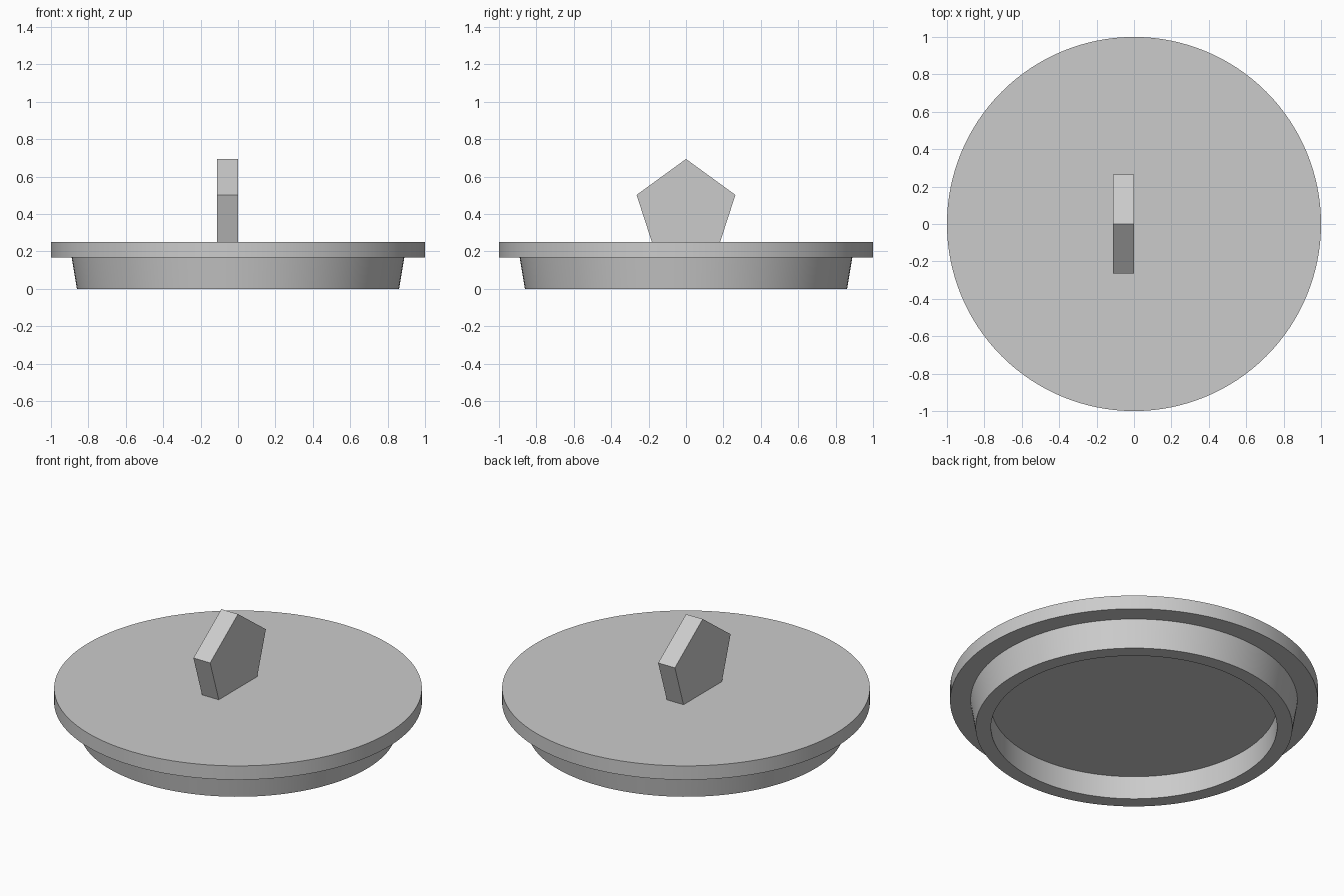
import bpy
import bmesh
from math import pi, sin, cos, radians
from mathutils import Vector

cube = bpy.data.objects.get("Cube")
if cube:
    bpy.data.objects.remove(cube, do_unlink=True)

U = 1 / 18  # design unit: the lid is 18 units in radius

grey = bpy.data.materials.new("light grey")
grey.use_nodes = True
grey.diffuse_color = (0.6, 0.6, 0.6, 1)
grey.node_tree.nodes["Principled BSDF"].inputs["Base Color"].default_value = grey.diffuse_color


def finish(name, bm, smooth=False):
    """Turn a bmesh into a named grey object."""
    bmesh.ops.recalc_face_normals(bm, faces=bm.faces)
    mesh = bpy.data.meshes.new(name)
    bm.to_mesh(mesh)
    bm.free()
    mesh.materials.append(grey)
    obj = bpy.data.objects.new(name, mesh)
    bpy.context.collection.objects.link(obj)
    if smooth:
        bpy.ops.object.select_all(action='DESELECT')
        obj.select_set(True)
        bpy.context.view_layer.objects.active = obj
        bpy.ops.object.shade_smooth_by_angle(angle=radians(30))


def lathe(name, profile, steps=128):
    """Spin a (radius, height) profile, in design units, around the z axis."""
    bm = bmesh.new()
    verts = [bm.verts.new((r * U, 0, z * U)) for r, z in profile]
    edges = [bm.edges.new(pair) for pair in zip(verts, verts[1:])]
    bmesh.ops.spin(bm, geom=verts + edges, axis=(0, 0, 1), cent=(0, 0, 0),
                   angle=2 * pi, steps=steps, use_merge=True)
    bmesh.ops.remove_doubles(bm, verts=bm.verts, dist=0.0001)
    finish(name, bm, smooth=True)


# Lid: overhanging disc, tapered collar below, straight-walled hollow inside
lathe("lid", [(0, 4.5), (18, 4.5), (18, 3), (16, 3),
              (15.5, 0), (14, 0), (14, 2.5), (0, 2.5)])

# Handle: upright pentagonal plate, its base sunk into the disc
bm = bmesh.new()
radius, centre_z, thickness = 5 * U, 7.5 * U, 2 * U
angles = [i * 2 * pi / 5 for i in range(5)]
corners = [bm.verts.new((-thickness, radius * sin(a), centre_z + radius * cos(a)))
           for a in angles]
face = bm.faces.new(corners)
extruded = bmesh.ops.extrude_face_region(bm, geom=[face], use_keep_orig=True)["geom"]
bmesh.ops.translate(bm, vec=Vector((thickness, 0, 0)),
                    verts=[g for g in extruded if isinstance(g, bmesh.types.BMVert)])
finish("handle", bm)
